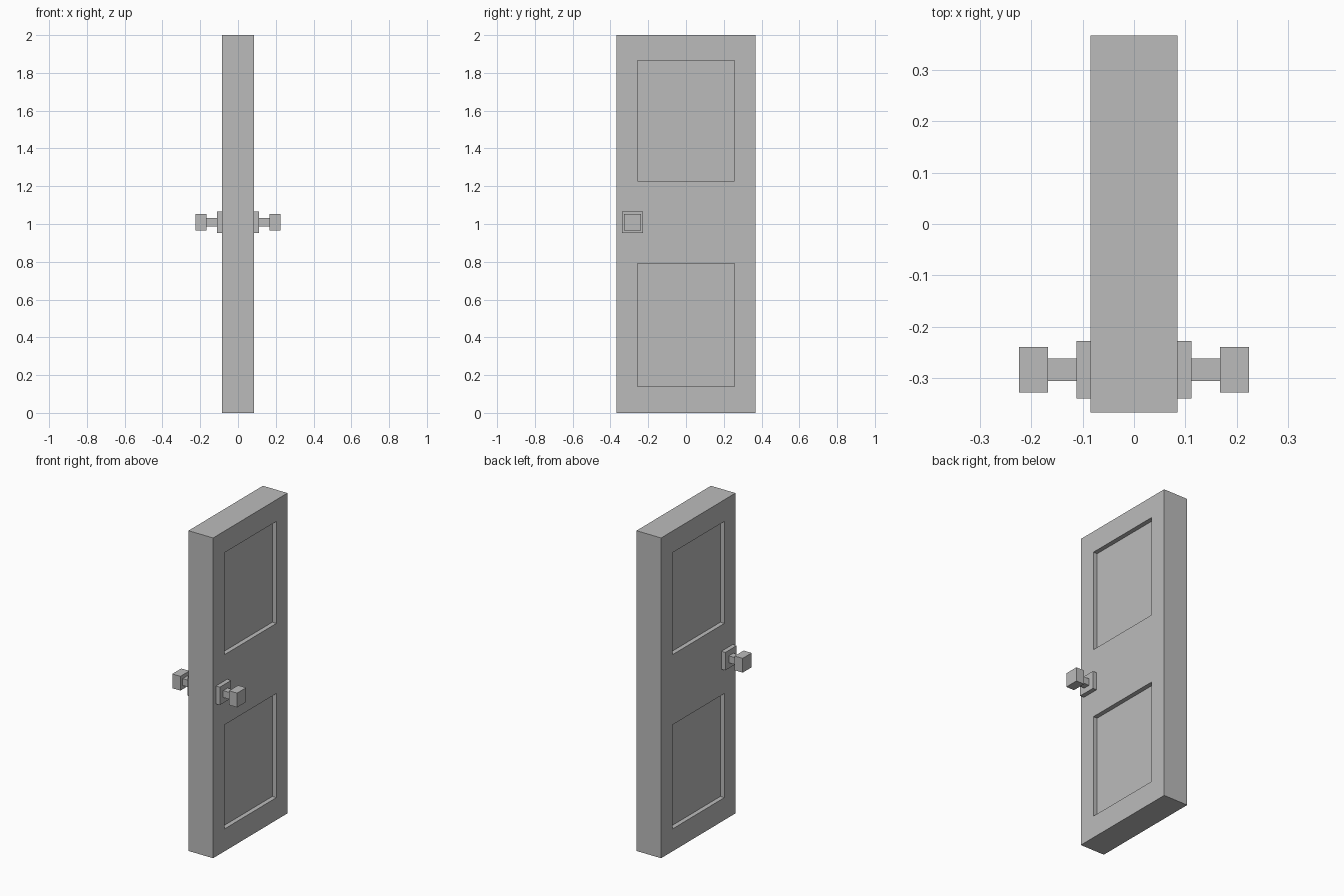
import bpy, bmesh
from mathutils import Vector, Matrix

if "Cube" in bpy.data.objects:
    bpy.data.objects.remove(bpy.data.objects["Cube"])

grey = bpy.data.materials.new("plain grey")
grey.diffuse_color = (0.5, 0.5, 0.5, 1)
grey.use_nodes = True
grey.node_tree.nodes["Principled BSDF"].inputs["Base Color"].default_value = grey.diffuse_color

HX, HY, H, DEPTH = 0.085, 0.367, 2.0, 0.028
PANEL_Y = 0.257
PANELS = [(0.14, 0.79), (1.228, 1.865)]


def add_object(name, bm):
    bmesh.ops.recalc_face_normals(bm, faces=bm.faces[:])
    mesh = bpy.data.meshes.new(name)
    bm.to_mesh(mesh)
    bm.free()
    mesh.materials.append(grey)
    ob = bpy.data.objects.new(name, mesh)
    bpy.context.collection.objects.link(ob)
    return ob


def box_bm(lo, hi):
    lo, hi = Vector(lo), Vector(hi)
    bm = bmesh.new()
    bmesh.ops.create_cube(bm, size=1, matrix=Matrix.Translation((lo + hi) / 2)
                          @ Matrix.Diagonal((*(hi - lo), 1)))
    return bm


def bisect(bm, co, no, clear=False):
    return bmesh.ops.bisect_plane(bm, geom=bm.verts[:] + bm.edges[:] + bm.faces[:],
                                  dist=1e-6, plane_co=co, plane_no=no, clear_outer=clear)


# Door slab with two sunken panels on each side
door = box_bm((-HX, -HY, 0), (HX, HY, H))
for y in (-PANEL_Y, PANEL_Y):
    bisect(door, (0, y, 0), (0, 1, 0))
for z in [z for p in PANELS for z in p]:
    bisect(door, (0, 0, z), (0, 0, 1))
sunken = []
for f in door.faces:
    c = f.calc_center_median()
    if abs(f.normal.x) > 0.9 and abs(c.y) < 0.1 and any(a < c.z < b for a, b in PANELS):
        sunken.append(f)
for f in bmesh.ops.extrude_discrete_faces(door, faces=sunken)["faces"]:
    side = 1 if f.calc_center_median().x > 0 else -1
    bmesh.ops.translate(door, verts=f.verts[:], vec=(-side * DEPTH, 0, 0))

# Break the door into tightly fitting cracked pieces, one per seed point
seeds = [Vector(s) for s in (
    (0.18, -0.25, 1.93), (0.0, 0.0, 1.60), (-0.18, 0.395, 1.70), (0.05, -0.62, 1.51),
    (0.0, -0.05, 1.07), (-0.06, -0.62, 1.08), (-0.11, -0.04, 0.49),
    (-0.30, -0.07, 0.03), (0.0, 0.458, 0.64), (-0.1, 0.69, 0.03))]


def weight(s):
    return s.length_squared - (HX - s.x) ** 2


for i, a in enumerate(seeds):
    piece = door.copy()
    for b in seeds:
        if b is a or not piece.faces:
            continue
        d = b - a
        co = d * ((weight(b) - weight(a)) / 2 / d.length_squared)
        bisect(piece, co, d, True)
        rim = [e for e in piece.edges if e.is_boundary]
        if rim:
            bmesh.ops.holes_fill(piece, edges=rim, sides=0)
    if piece.faces:
        add_object(f"door_piece_{i + 1}", piece)
    else:
        piece.free()
door.free()

# Square knob, stem and backing plate on both sides
KY, KZ = -0.284, 1.009
for side, label in ((1, "right"), (-1, "left")):
    for name, x0, x1, r in (("knob_plate", 0.085, 0.112, 0.056),
                            ("knob_stem", 0.112, 0.168, 0.0215),
                            ("knob", 0.168, 0.224, 0.0445)):
        xs = sorted((side * x0, side * x1))
        add_object(f"{name}_{label}", box_bm((xs[0], KY - r, KZ - r), (xs[1], KY + r, KZ + r)))
